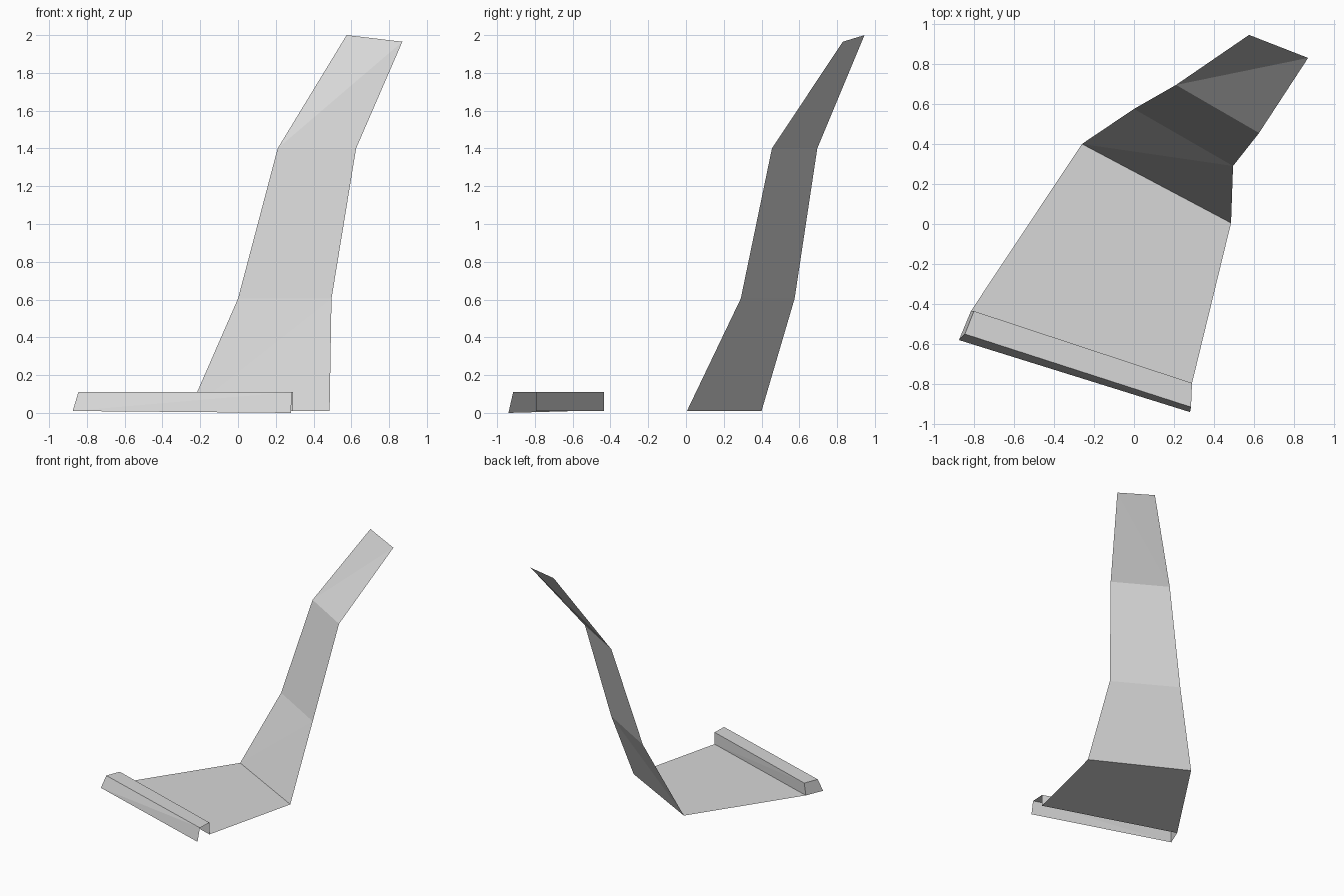
import bpy
import bmesh

cube = bpy.data.objects.get("Cube")
if cube:
    bpy.data.objects.remove(cube, do_unlink=True)

GREY = (0.68, 0.68, 0.68, 1.0)
mat = bpy.data.materials.new("light grey")
mat.use_nodes = True
mat.diffuse_color = GREY
mat.node_tree.nodes["Principled BSDF"].inputs["Base Color"].default_value = GREY


def ribbon(name, stations, cap_left=False):
    """Folded sheet through pairs of left and right edge points."""
    bm = bmesh.new()
    rows = [[bm.verts.new(p) for p in pair] for pair in stations]
    for (a, b), (c, d) in zip(rows, rows[1:]):
        bm.faces.new((a, b, d))
        bm.faces.new((a, d, c))
    if cap_left:
        bm.faces.new([row[0] for row in rows])
    mesh = bpy.data.meshes.new(name)
    bm.to_mesh(mesh)
    bm.free()
    mesh.materials.append(mat)
    obj = bpy.data.objects.new(name, mesh)
    bpy.context.collection.objects.link(obj)
    return obj


# Shared fold lines between the parts
floor_front = ((-0.815, -0.435, 0.01), (0.29, -0.795, 0.01))
floor_back = ((-0.26, 0.40, 0.01), (0.485, 0.005, 0.01))

# Raised hooked lip, open underneath and closed at one end
ribbon("front_lip", [
    ((-0.875, -0.58, 0.01), (0.28, -0.94, 0.0)),
    ((-0.845, -0.55, 0.11), (0.285, -0.915, 0.11)),
    ((-0.80, -0.435, 0.11), (0.29, -0.795, 0.11)),
    floor_front,
], cap_left=True)

# Flat floor panel
ribbon("floor_panel", [floor_front, floor_back])

# Tall tapering back, folded at two heights
ribbon("back_panel", [
    floor_back,
    ((0.0, 0.575, 0.605), (0.495, 0.29, 0.605)),
    ((0.21, 0.695, 1.40), (0.625, 0.455, 1.40)),
    ((0.575, 0.945, 2.0), (0.87, 0.83, 1.965)),
])
